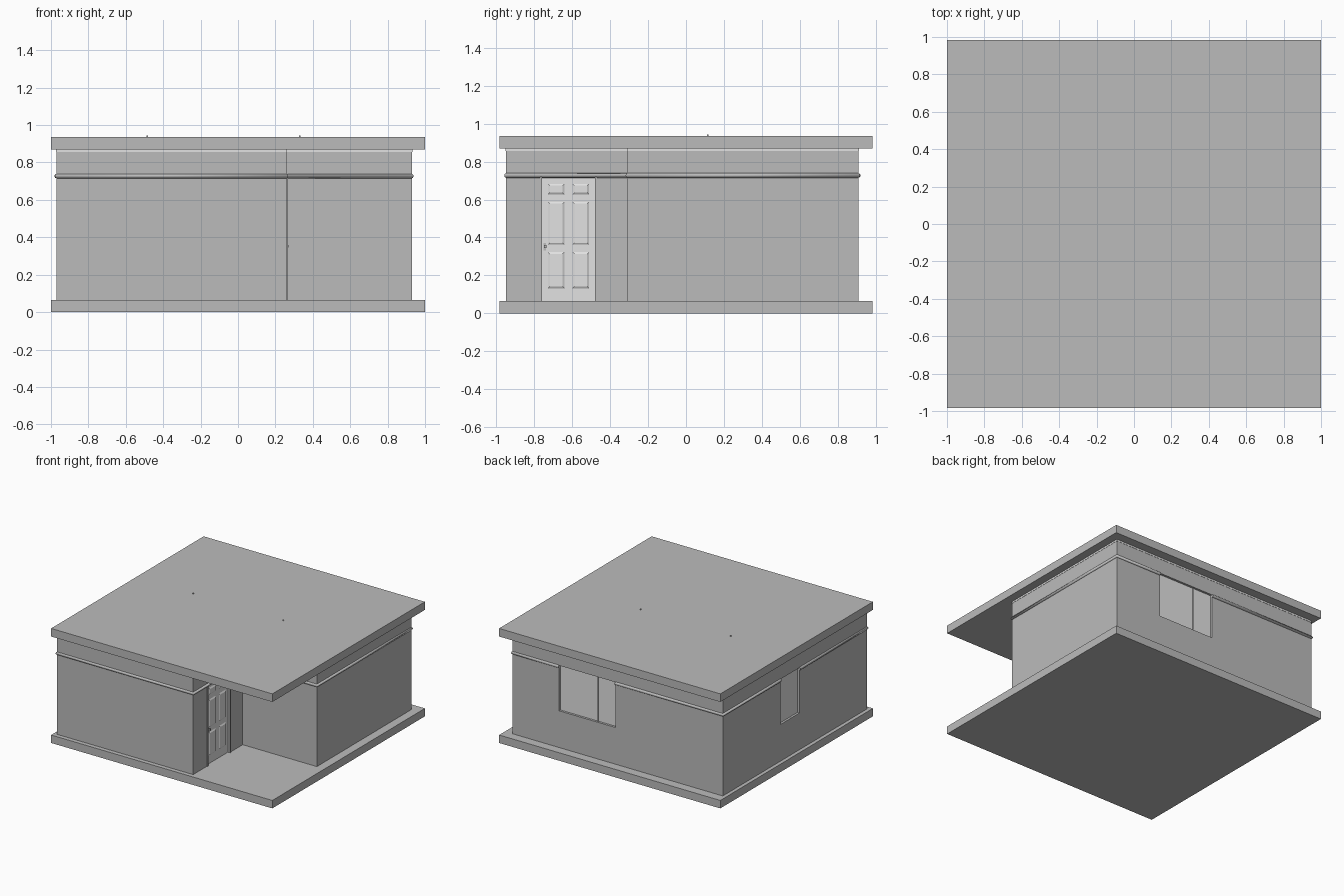
import bpy, bmesh

if "Cube" in bpy.data.objects:
    bpy.data.objects.remove(bpy.data.objects["Cube"], do_unlink=True)


def material(name, value):
    m = bpy.data.materials.new(name)
    m.use_nodes = True
    col = (value, value, value, 1)
    m.diffuse_color = col
    m.node_tree.nodes["Principled BSDF"].inputs["Base Color"].default_value = col
    return m


WALL = material("concrete grey", 0.5)
LIGHT = material("light grey", 0.76)


def finish(name, bm, mat):
    bmesh.ops.recalc_face_normals(bm, faces=bm.faces)
    mesh = bpy.data.meshes.new(name)
    bm.to_mesh(mesh)
    bm.free()
    mesh.materials.append(mat)
    ob = bpy.data.objects.new(name, mesh)
    bpy.context.collection.objects.link(ob)
    return ob


def box(name, lo, hi, mat=WALL):
    bm = bmesh.new()
    bmesh.ops.create_cube(bm, size=1)
    for v in bm.verts:
        v.co = [(a + b) / 2 + c * (b - a) for a, b, c in zip(lo, hi, v.co)]
    return finish(name, bm, mat)


def prism(name, outline, z0, z1, mat):
    bm = bmesh.new()
    face = bm.faces.new([bm.verts.new((x, y, z0)) for x, y in outline])
    new = bmesh.ops.extrude_face_region(bm, geom=[face])["geom"]
    for v in new:
        if isinstance(v, bmesh.types.BMVert):
            v.co.z = z1
    return finish(name, bm, mat)


# Main levels and wall lines
FLOOR, CEILING = 0.065, 0.872
LEFT, RIGHT, FRONT, BACK = -0.97, 0.93, -0.95, 0.91
NX, NY = 0.26, -0.31   # porch notch corner
OUTLINE = [(LEFT, FRONT), (NX, FRONT), (NX, NY), (RIGHT, NY), (RIGHT, BACK), (LEFT, BACK)]

# Base and roof slabs
box("floor_slab", (-1, -0.985, 0), (1, 0.985, FLOOR))
box("roof_slab", (-1, -0.985, 0.87), (1, 0.985, 0.936))

# Walls with recessed openings
walls = prism("walls", OUTLINE, FLOOR - 0.005, CEILING, WALL)
DOOR_Y, DOOR_TOP = (-0.765, -0.475), 0.718
WIN_X, SIDE_Y, WIN_Z = (0.0, 0.51), (-0.08, 0.165), (0.365, 0.735)
openings = [
    ((NX - 0.03, DOOR_Y[0], FLOOR), (NX + 0.1, DOOR_Y[1], DOOR_TOP)),
    ((WIN_X[0], BACK - 0.025, WIN_Z[0]), (WIN_X[1], BACK + 0.1, WIN_Z[1])),
    ((LEFT - 0.1, SIDE_Y[0], WIN_Z[0]), (LEFT + 0.025, SIDE_Y[1], WIN_Z[1])),
]
for lo, hi in openings:
    cutter = box("opening_cutter", lo, hi)
    cutter.hide_render = True
    mod = walls.modifiers.new("opening", "BOOLEAN")
    mod.operation, mod.object, mod.solver = "DIFFERENCE", cutter, "EXACT"
    bpy.context.view_layer.objects.active = walls
    bpy.ops.object.modifier_apply(modifier=mod.name)
    bpy.data.objects.remove(cutter, do_unlink=True)

# Thin light strip under the roof
E = 0.002
grown = [(LEFT - E, FRONT - E), (NX + E, FRONT - E), (NX + E, NY - E),
         (RIGHT + E, NY - E), (RIGHT + E, BACK + E), (LEFT - E, BACK + E)]
prism("top_strip", grown, 0.856, CEILING, LIGHT)

# Window panes and the mullion of the wide window
box("back_window_pane", (WIN_X[0], BACK - 0.026, WIN_Z[0]), (WIN_X[1], BACK - 0.018, WIN_Z[1]), LIGHT)
box("back_window_mullion", (0.165, BACK - 0.02, WIN_Z[0]), (0.175, BACK - 0.012, WIN_Z[1]))
box("side_window_pane", (LEFT + 0.018, SIDE_Y[0], WIN_Z[0]), (LEFT + 0.026, SIDE_Y[1], WIN_Z[1]), LIGHT)


# Round moulding around the walls, broken at the windows
def moulding(name, points):
    curve = bpy.data.curves.new(name, "CURVE")
    curve.dimensions = "3D"
    curve.bevel_depth, curve.bevel_resolution = 0.012, 2
    curve.use_fill_caps = True
    spline = curve.splines.new("POLY")
    spline.points.add(len(points) - 1)
    for p, (x, y) in zip(spline.points, points):
        p.co = (x, y, 0.727, 1)
    curve.materials.append(WALL)
    ob = bpy.data.objects.new(name, curve)
    bpy.context.collection.objects.link(ob)


moulding("back_moulding", [(WIN_X[0], BACK), (LEFT, BACK), (LEFT, SIDE_Y[1])])
moulding("front_moulding", [(LEFT, SIDE_Y[0])] + OUTLINE[:5] + [(WIN_X[1], BACK)])

# Door leaf, frame and six raised panels
face_x = NX - 0.015
box("door_leaf", (NX - 0.03, DOOR_Y[0], FLOOR), (face_x, DOOR_Y[1], DOOR_TOP), LIGHT)
for i, y in enumerate(DOOR_Y):
    box(f"door_jamb_{i}", (NX - 0.03, y - 0.006, FLOOR), (NX + 0.006, y + 0.006, DOOR_TOP))
for y0, y1 in ((-0.73, -0.64), (-0.60, -0.51)):
    for z0, z1 in ((0.13, 0.325), (0.36, 0.59), (0.625, 0.685)):
        bm = bmesh.new()
        inset = 0.012
        rings = []
        for d, x in ((0, face_x - 0.001), (inset, face_x + 0.006)):
            rings.append([bm.verts.new((x, y, z)) for y, z in (
                (y0 + d, z0 + d), (y1 - d, z0 + d), (y1 - d, z1 - d), (y0 + d, z1 - d))])
        for ring in rings:
            bm.faces.new(ring)
        for i in range(4):
            j = (i + 1) % 4
            bm.faces.new((rings[0][i], rings[0][j], rings[1][j], rings[1][i]))
        finish("door_panel", bm, LIGHT)

# Door handle
box("handle_plate", (face_x, -0.752, 0.33), (face_x + 0.005, -0.738, 0.37))
box("handle_knob", (face_x, -0.75, 0.345), (face_x + 0.025, -0.735, 0.36))

# Small roof pins
for x in (-0.485, 0.33):
    box("roof_pin", (x - 0.004, 0.111, 0.93), (x + 0.004, 0.119, 0.943))
